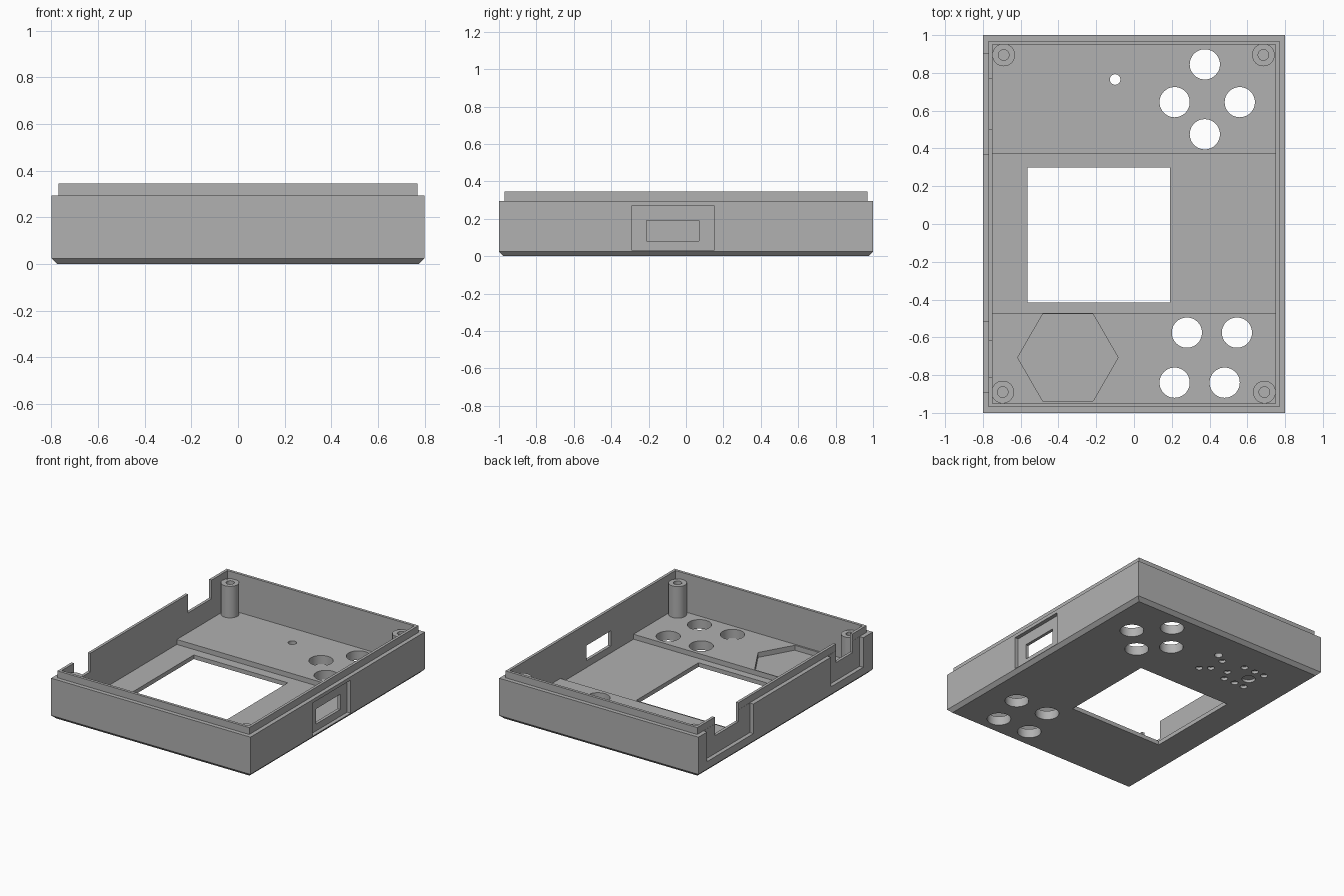
import bpy, bmesh
from mathutils import Matrix

cube = bpy.data.objects.get("Cube")
if cube:
    bpy.data.objects.remove(cube, do_unlink=True)

grey = bpy.data.materials.new("mid_grey")
grey.use_nodes = True
grey.diffuse_color = (0.44, 0.44, 0.44, 1)
grey.node_tree.nodes["Principled BSDF"].inputs["Base Color"].default_value = (0.44, 0.44, 0.44, 1)


def add_object(name, bm):
    bmesh.ops.recalc_face_normals(bm, faces=bm.faces)
    mesh = bpy.data.meshes.new(name)
    bm.to_mesh(mesh)
    bm.free()
    mesh.materials.append(grey)
    obj = bpy.data.objects.new(name, mesh)
    bpy.context.scene.collection.objects.link(obj)
    return obj


def box(name, x0, x1, y0, y1, z0, z1):
    bm = bmesh.new()
    place = (Matrix.Translation(((x0 + x1) / 2, (y0 + y1) / 2, (z0 + z1) / 2))
             @ Matrix.Diagonal((x1 - x0, y1 - y0, z1 - z0, 1)))
    bmesh.ops.create_cube(bm, size=1, matrix=place)
    return add_object(name, bm)


def cylinder(name, x, y, r, z0, z1, sides=32):
    bm = bmesh.new()
    bmesh.ops.create_cone(bm, cap_ends=True, segments=sides, radius1=r, radius2=r,
                          depth=z1 - z0, matrix=Matrix.Translation((x, y, (z0 + z1) / 2)))
    return add_object(name, bm)


def cut(targets, cutter):
    for obj in targets:
        mod = obj.modifiers.new("cut", "BOOLEAN")
        mod.operation, mod.solver, mod.object = "DIFFERENCE", "EXACT", cutter
        bpy.context.view_layer.objects.active = obj
        bpy.ops.object.modifier_apply(modifier=mod.name)
    bpy.data.objects.remove(cutter, do_unlink=True)


FLOOR, PAD, RIM, TOP = 0.03, 0.066, 0.295, 0.345

# Open tray with chamfered base and a stepped lip, lofted from rectangles
bm = bmesh.new()
rings = []
for inset, z in [(0.025, 0), (0, 0.025), (0, RIM), (0.03, RIM),
                 (0.03, TOP), (0.05, TOP), (0.05, FLOOR)]:
    w, d = 0.8 - inset, 1 - inset
    rings.append([bm.verts.new((sx * w, sy * d, z))
                  for sx, sy in ((-1, -1), (1, -1), (1, 1), (-1, 1))])
for a, b in zip(rings, rings[1:]):
    for i in range(4):
        j = (i + 1) % 4
        bm.faces.new((a[i], a[j], b[j], b[i]))
bm.faces.new(rings[0])
bm.faces.new(rings[-1])
shell = add_object("case_shell", bm)

# Thicker floor at both ends
back_pad = box("back_floor_pad", -0.75, 0.75, 0.37, 0.95, FLOOR, PAD)
front_pad = box("front_floor_pad", -0.75, 0.75, -0.95, -0.47, FLOOR, PAD)

# Screen opening
cut([shell], box("cutter", -0.565, 0.19, -0.415, 0.3, -0.1, 0.2))

# Button holes and the small indicator hole
for x, y in [(0.375, 0.845), (0.215, 0.645), (0.56, 0.645), (0.375, 0.475),
             (0.28, -0.575), (0.545, -0.575), (0.215, -0.84), (0.48, -0.84)]:
    pad = back_pad if y > 0 else front_pad
    cut([shell, pad], cylinder("cutter", x, y, 0.08, -0.1, 0.2, 48))
cut([shell, back_pad], cylinder("cutter", -0.1, 0.765, 0.028, -0.1, 0.2))

# Hexagonal pocket in the front pad
hexagon = cylinder("cutter", 0, 0, 0.266, -0.1, 0.2, 6)
xs = [v.co.x for v in hexagon.data.vertices]
if max(xs) < 0.25:
    hexagon.data.transform(Matrix.Rotation(0.5235988, 4, "Z"))
hexagon.data.transform(Matrix.Translation((-0.35, -0.707, 0)))
cut([front_pad], hexagon)

# Shallow decorative dimples under the base
for x, y in [(-0.11, 0.55), (-0.17, 0.6), (-0.17, 0.72), (-0.34, 0.75), (-0.43, 0.75),
             (-0.51, 0.75), (-0.29, 0.63), (-0.33, 0.55), (-0.42, 0.55), (-0.5, 0.55)]:
    cut([shell], cylinder("cutter", x, y, 0.024, -0.1, 0.02, 20))
cut([shell], cylinder("cutter", -0.46, 0.65, 0.045, -0.1, 0.02))

# Right side socket: shallow recess with a window through it
cut([shell], box("cutter", 0.772, 0.9, -0.29, 0.15, FLOOR, 0.27))
cut([shell], box("cutter", 0.7, 0.9, -0.21, 0.07, 0.08, 0.19))

# Left side: wide outer recesses with narrower notches through the lip
for outer, inner in [((0.37, 0.9), (0.5, 0.77)), ((-0.89, -0.52), (-0.81, -0.62))]:
    cut([shell], box("cutter", -0.9, -0.771, *outer, 0.08, 0.4))
    cut([shell], box("cutter", -0.9, -0.7, *inner, 0.21, 0.4))

# Screw posts with bores
posts = []
for name, x, y in [("back_right_post", -0.69, 0.895), ("back_left_post", 0.685, 0.895),
                   ("front_right_post", -0.695, -0.89), ("front_left_post", 0.69, -0.89)]:
    post = cylinder(name, x, y, 0.06, FLOOR, RIM)
    cut([post], cylinder("cutter", x, y, 0.028, 0.12, 0.4))
    posts.append(post)

# Smooth round walls, keep edges crisp
for obj in [shell, back_pad, front_pad] + posts:
    bpy.ops.object.select_all(action="DESELECT")
    obj.select_set(True)
    bpy.context.view_layer.objects.active = obj
    bpy.ops.object.shade_smooth_by_angle(angle=0.5)
